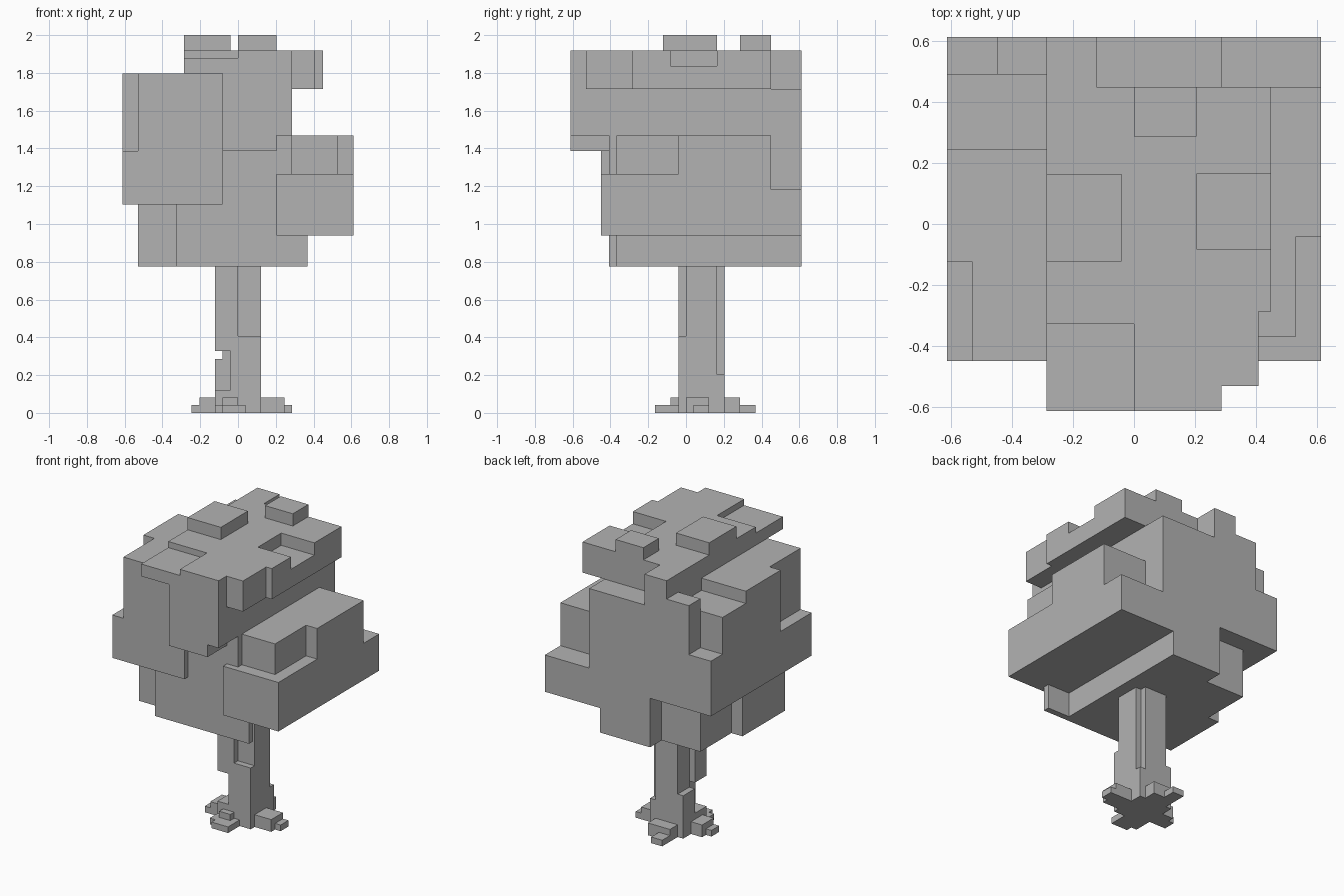
import bpy
import bmesh
from itertools import product
from mathutils import Vector

UNIT = 2 / 49  # edge length of one block

cube = bpy.data.objects.get("Cube")
if cube:
    bpy.data.objects.remove(cube, do_unlink=True)

grey = bpy.data.materials.new("plain_grey")
grey.use_nodes = True
grey.diffuse_color = (0.45, 0.45, 0.45, 1)
grey.node_tree.nodes["Principled BSDF"].inputs["Base Color"].default_value = grey.diffuse_color


def blocks(x, y, z):
    """All unit blocks inside a box given by its ranges."""
    return set(product(range(*x), range(*y), range(*z)))


def build(name, cells):
    """Skin a set of blocks with its outer faces and merge the flat areas."""
    bm = bmesh.new()
    corners = {}

    def corner(point):
        key = tuple(point)
        if key not in corners:
            corners[key] = bm.verts.new(Vector(key) * UNIT)
        return corners[key]

    for cell in cells:
        for axis, side in product(range(3), (0, 1)):
            step = [0, 0, 0]
            step[axis] = 2 * side - 1
            if tuple(c + s for c, s in zip(cell, step)) in cells:
                continue
            ring = []
            for a, b in ((0, 0), (1, 0), (1, 1), (0, 1)):
                point = list(cell)
                point[axis] += side
                point[(axis + 1) % 3] += a
                point[(axis + 2) % 3] += b
                ring.append(corner(point))
            bm.faces.new(ring if side else ring[::-1])
    bmesh.ops.dissolve_limit(bm, angle_limit=0.01, verts=bm.verts[:], edges=bm.edges[:])
    mesh = bpy.data.meshes.new(name)
    bm.to_mesh(mesh)
    bm.free()
    mesh.materials.append(grey)
    obj = bpy.data.objects.new(name, mesh)
    bpy.context.collection.objects.link(obj)


# Foliage: central core and stepped underside
core = blocks(x=(-7, 7), y=(-10, 15), z=(27, 42))
core |= blocks(x=(-8, 5), y=(-10, -7), z=(19, 27))
core |= blocks(x=(-11, 5), y=(-7, 12), z=(19, 27))
core |= blocks(x=(-13, -11), y=(-7, 4), z=(19, 27))
core |= blocks(x=(-13, -8), y=(-7, 4), z=(19, 27))
core |= blocks(x=(-4, 5), y=(12, 15), z=(19, 27))
core |= blocks(x=(5, 9), y=(-10, -9), z=(19, 23))

# Foliage: left clump
left = blocks(x=(5, 15), y=(-11, 15), z=(23, 29))
left |= blocks(x=(5, 15), y=(-11, 11), z=(29, 31))
left |= blocks(x=(7, 13), y=(-9, -1), z=(31, 36))
left |= blocks(x=(7, 15), y=(-1, 11), z=(31, 36))

# Foliage: right clump
right = blocks(x=(-15, -2), y=(-11, 6), z=(27, 44))
right -= blocks(x=(-15, -13), y=(-11, -3), z=(34, 44))
right |= blocks(x=(-15, -7), y=(6, 12), z=(27, 42))
right |= blocks(x=(-15, -7), y=(12, 15), z=(27, 36))
right |= blocks(x=(-11, -7), y=(12, 15), z=(36, 44))

# Foliage: front bulge
front = blocks(x=(-2, 5), y=(-15, -10), z=(34, 36))
front |= blocks(x=(-2, 7), y=(-15, -10), z=(36, 42))

# Foliage: crown with notches and two top tufts
crown = blocks(x=(-7, 7), y=(-15, 11), z=(42, 47))
crown |= blocks(x=(-7, -3), y=(11, 15), z=(42, 47))
crown |= blocks(x=(7, 10), y=(-13, -7), z=(42, 47))
crown |= blocks(x=(7, 11), y=(-7, 11), z=(42, 47))
crown -= blocks(x=(-7, -2), y=(-15, -11), z=(42, 44))
crown -= blocks(x=(-7, 0), y=(-15, -8), z=(46, 47))
crown -= blocks(x=(5, 11), y=(-2, 4), z=(45, 47))
crown |= blocks(x=(-7, -1), y=(-3, 4), z=(47, 49))
crown |= blocks(x=(0, 5), y=(7, 11), z=(47, 49))

build("foliage", core | left | right | front | crown)

# Trunk with bark grooves
trunk = blocks(x=(-3, 3), y=(-1, 5), z=(0, 19))
trunk -= blocks(x=(0, 3), y=(-1, 0), z=(10, 19))
trunk -= blocks(x=(-3, -1), y=(-1, 2), z=(3, 8))
trunk -= blocks(x=(2, 3), y=(4, 5), z=(5, 19))
trunk -= blocks(x=(-3, -2), y=(2, 5), z=(7, 19))
build("trunk", trunk)

# Roots: a thick start and a thin tip on each side
build("left_root", blocks(x=(3, 6), y=(0, 3), z=(0, 2)) | blocks(x=(6, 7), y=(1, 3), z=(0, 1)))
build("right_root", blocks(x=(-5, -3), y=(0, 3), z=(0, 2)) | blocks(x=(-6, -5), y=(0, 2), z=(0, 1)))
build("front_root", blocks(x=(-2, 0), y=(-2, -1), z=(0, 2))
      | blocks(x=(-3, 1), y=(-3, -1), z=(0, 1)) | blocks(x=(-2, 1), y=(-4, -3), z=(0, 1)))
build("back_root", blocks(x=(-2, 2), y=(5, 7), z=(0, 2)) | blocks(x=(-2, 0), y=(7, 9), z=(0, 1)))
